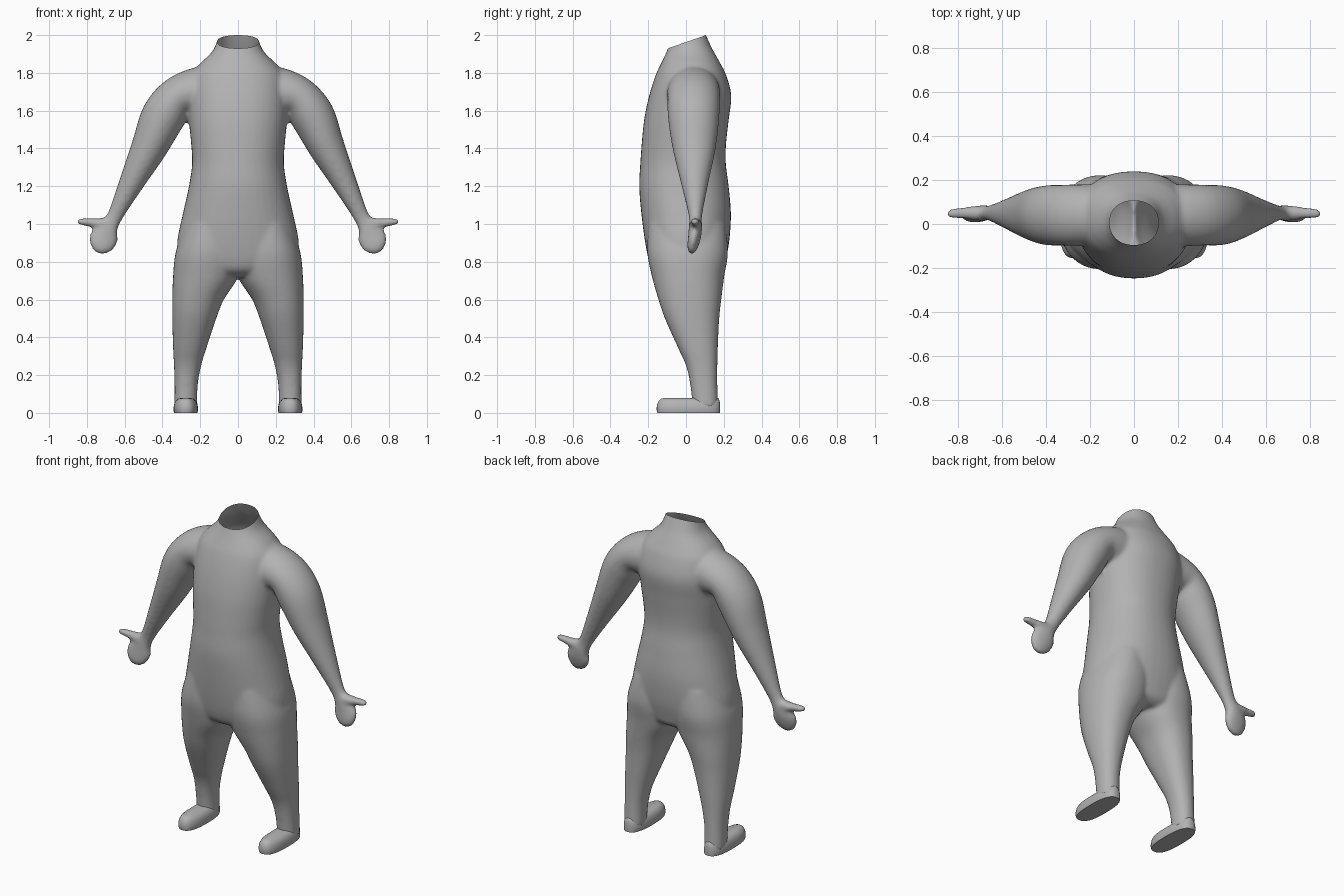
import bpy, bmesh, math
from mathutils import Vector

if "Cube" in bpy.data.objects:
    bpy.data.objects.remove(bpy.data.objects["Cube"])

grey = bpy.data.materials.new("plain grey")
grey.diffuse_color = (0.45, 0.45, 0.45, 1)
grey.use_nodes = True
grey.node_tree.nodes["Principled BSDF"].inputs["Base Color"].default_value = grey.diffuse_color


def densify(rows, steps=5):
    """Catmull-Rom interpolation between rows of numbers."""
    out = []
    n = len(rows)
    for i in range(n - 1):
        quad = zip(rows[max(i - 1, 0)], rows[i], rows[i + 1], rows[min(i + 2, n - 1)])
        quad = list(quad)
        for s in range(steps):
            t = s / steps
            out.append([0.5 * (2 * b + (c - a) * t + (2 * a - 5 * b + 4 * c - d) * t * t
                               + (3 * b - a - 3 * c + d) * t ** 3) for a, b, c, d in quad])
    out.append(list(rows[-1]))
    return out


def loft(bm, rings, power=2.0, sides=40):
    """Skin closed super-ellipse rings given as (centre, half axis, half axis)."""
    def sp(w):
        return math.copysign(abs(w) ** (2 / power), w)
    loops = []
    for c, u, v in rings:
        angles = [2 * math.pi * k / sides for k in range(sides)]
        loops.append([bm.verts.new(c + u * sp(math.cos(a)) + v * sp(math.sin(a))) for a in angles])
    faces = [bm.faces.new(loops[0]), bm.faces.new(loops[-1])]
    for a, b in zip(loops, loops[1:]):
        for k in range(sides):
            j = (k + 1) % sides
            faces.append(bm.faces.new((a[k], a[j], b[j], b[k])))
    bmesh.ops.recalc_face_normals(bm, faces=faces)


def upright(rows, side=1):
    """Rows (z, x0, x1, y0, y1) to horizontal rings."""
    return [(Vector((side * (x0 + x1) / 2, (y0 + y1) / 2, z)),
             Vector(((x1 - x0) / 2, 0, 0)), Vector((0, (y1 - y0) / 2, 0)))
            for z, x0, x1, y0, y1 in rows]


def limb(rows, side):
    """Rows (x, y, z, r in front view, r in depth) to rings square to the path."""
    rings = []
    for i, (x, y, z, r, d) in enumerate(rows):
        a, b = rows[max(i - 1, 0)], rows[min(i + 1, len(rows) - 1)]
        t = Vector((b[0] - a[0], 0, b[2] - a[2])).normalized()
        rings.append((Vector((side * x, y, z)), Vector((-side * t.z, 0, t.x)) * r,
                      Vector((0, d, 0))))
    return rings


def make_object(name, bm):
    mesh = bpy.data.meshes.new(name)
    bm.to_mesh(mesh)
    bm.free()
    mesh.materials.append(grey)
    ob = bpy.data.objects.new(name, mesh)
    bpy.context.collection.objects.link(ob)
    return ob


# torso: z, half width, front, back
torso = [(.72, .12, -.12, .15), (.75, .23, -.17, .19), (.80, .30, -.195, .207),
         (.90, .322, -.216, .228), (1.05, .293, -.236, .238), (1.20, .26, -.248, .226),
         (1.32, .243, -.242, .211), (1.42, .248, -.235, .212), (1.55, .26, -.222, .226),
         (1.68, .265, -.195, .24), (1.79, .245, -.16, .212), (1.85, .20, -.132, .182),
         (1.89, .158, -.113, .16), (1.93, .126, -.096, .138), (2.0, .102, -.07, .106),
         (2.06, .09, -.05, .085)]
# legs: z, inner x, outer x, front, back
leg = [(1.0, 0, .28, -.20, .21), (.85, -.02, .33, -.205, .222), (.72, 0, .344, -.18, .202),
       (.60, .075, .348, -.146, .187), (.50, .115, .348, -.112, .176),
       (.35, .165, .344, -.045, .169), (.25, .195, .339, 0, .166),
       (.15, .213, .336, .022, .166), (.03, .217, .336, .036, .170)]
# arm with mitten hand, and thumb: x, y, z, radius seen from front, depth radius
arm = [(.10, .04, 1.70, .12, .13), (.21, .04, 1.70, .13, .14), (.32, .04, 1.672, .108, .138),
       (.395, .04, 1.57, .117, .136), (.47, .043, 1.406, .096, .115),
       (.57, .046, 1.206, .064, .07), (.65, .05, 1.045, .042, .036),
       (.685, .05, .985, .052, .036), (.708, .045, .93, .075, .034),
       (.728, .035, .88, .062, .028), (.742, .03, .848, .025, .014)]
thumb = [(.65, .05, 1.0, .03, .03), (.71, .05, 1.0, .034, .034), (.77, .05, 1.007, .023, .027),
         (.83, .048, 1.012, .019, .022), (.853, .047, 1.013, .008, .01)]

bm = bmesh.new()
loft(bm, upright([(z, -w, w, f, b) for z, w, f, b in densify(torso)]), 2.2)
for side in (-1, 1):
    loft(bm, upright(densify(leg), side), 2.25)
    loft(bm, limb(densify(arm), side))
    loft(bm, limb(densify(thumb), side))
body = make_object("body_suit", bm)

# fuse the parts into one smooth skin
remesh = body.modifiers.new("fuse", 'REMESH')
remesh.mode = 'VOXEL'
remesh.voxel_size = 0.011
soften = body.modifiers.new("soften", 'SMOOTH')
soften.factor = 0.5
soften.iterations = 8
bpy.context.view_layer.update()
fused = bpy.data.meshes.new_from_object(body.evaluated_get(bpy.context.evaluated_depsgraph_get()))
body.modifiers.clear()

# open slanted neck hole
bm = bmesh.new()
bm.from_mesh(fused)
bmesh.ops.bisect_plane(bm, geom=bm.verts[:] + bm.edges[:] + bm.faces[:],
                       plane_co=(0, .106, 2.0), plane_no=(0, -.07, .201), clear_outer=True)
bm.to_mesh(body.data)
bm.free()

# feet with flat soles: z, inset
foot = [(0, .003), (.012, 0), (.03, 0), (.05, .004), (.065, .012), (.075, .024), (.08, .04)]
feet = []
for side, name in ((-1, "right_foot"), (1, "left_foot")):
    bm = bmesh.new()
    loft(bm, upright([(z, .212 + i, .341 - i, -.155 + i, .181 - i * .3) for z, i in foot], side), 2.6)
    feet.append(make_object(name, bm))

for ob in [body] + feet:
    bpy.ops.object.select_all(action='DESELECT')
    ob.select_set(True)
    bpy.context.view_layer.objects.active = ob
    bpy.ops.object.shade_smooth_by_angle(angle=math.radians(50))
